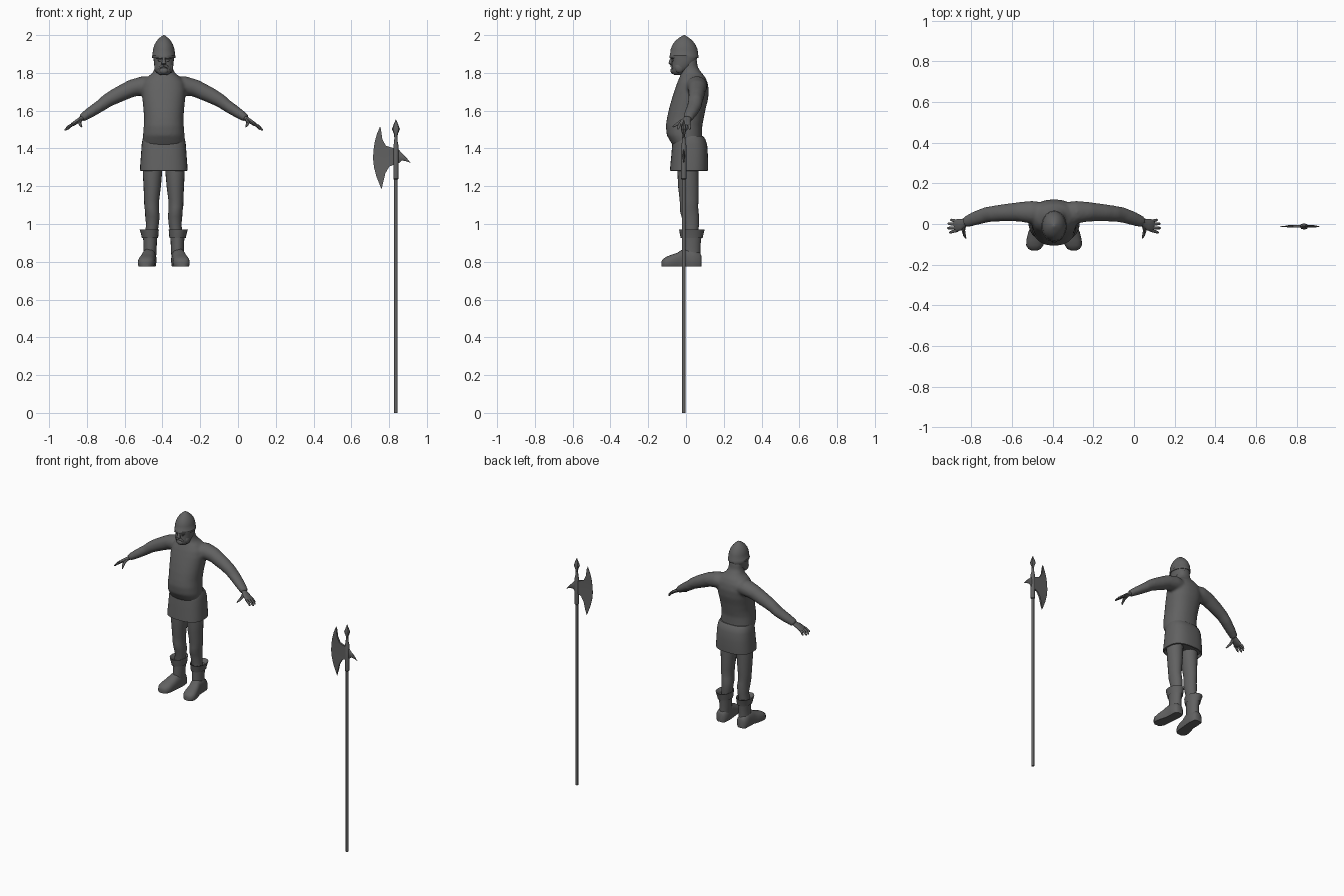
import bpy, bmesh, math
from mathutils import Vector

CX = -0.393            # figure centre line
PX, PY = 0.836, -0.012  # halberd position
X, Y, Z = Vector((1, 0, 0)), Vector((0, 1, 0)), Vector((0, 0, 1))

grey = bpy.data.materials.new("dark_grey")
grey.diffuse_color = (0.12, 0.12, 0.12, 1)


def tube(bm, rings, ref=X, axis=None, n=20, p=2.0):
    """Closed loft; each ring is (centre, half size along ref, other half size)."""
    loops = []
    for i, (c, ra, rb) in enumerate(rings):
        t = axis or (Vector(rings[min(i + 1, len(rings) - 1)][0])
                     - Vector(rings[max(i - 1, 0)][0])).normalized()
        a = (ref - t * ref.dot(t)).normalized()
        b = t.cross(a)
        loop = []
        for k in range(n):
            w = 2 * math.pi * k / n
            u, v = math.cos(w), math.sin(w)
            u = math.copysign(abs(u) ** (2 / p), u)
            v = math.copysign(abs(v) ** (2 / p), v)
            loop.append(bm.verts.new(Vector(c) + a * u * ra + b * v * rb))
        loops.append(loop)
    for lo, hi in zip(loops, loops[1:]):
        for k in range(n):
            bm.faces.new((lo[k], lo[(k + 1) % n], hi[(k + 1) % n], hi[k]))
    bm.faces.new(loops[0])
    bm.faces.new(loops[-1])
    return [v for lp in loops for v in lp]


def stack(bm, rows, cx=CX, n=24, p=2.0):
    """Upright loft from rows of (z, half width, front y, back y)."""
    return tube(bm, [((cx, (f + b) / 2, z), w, (b - f) / 2) for z, w, f, b in rows],
                X, Z, n, p)


def ball(bm, c, size):
    vs = bmesh.ops.create_uvsphere(bm, u_segments=12, v_segments=8, radius=1)["verts"]
    for v in vs:
        v.co = Vector(c) + Vector((v.co.x * size[0], v.co.y * size[1], v.co.z * size[2]))


def finish(name, bm, angle=45):
    bmesh.ops.recalc_face_normals(bm, faces=bm.faces[:])
    me = bpy.data.meshes.new(name)
    bm.to_mesh(me)
    bm.free()
    me.materials.append(grey)
    ob = bpy.data.objects.new(name, me)
    bpy.context.collection.objects.link(ob)
    bpy.ops.object.select_all(action='DESELECT')
    ob.select_set(True)
    bpy.context.view_layer.objects.active = ob
    bpy.ops.object.shade_smooth_by_angle(angle=math.radians(angle))
    return ob


# Torso, neck and sleeves blended into one skin
bm = bmesh.new()
stack(bm, [(1.40, .106, -.06, .088), (1.435, .109, -.082, .088), (1.47, .110, -.102, .086),
           (1.52, .106, -.107, .086), (1.56, .104, -.101, .094), (1.61, .108, -.09, .104),
           (1.66, .113, -.076, .117), (1.71, .117, -.060, .121), (1.75, .110, -.046, .114),
           (1.78, .085, -.033, .10), (1.80, .058, -.026, .083), (1.83, .046, -.024, .062),
           (1.88, .044, -.03, .056)], n=32, p=2.3)
for s in (-1, 1):
    tube(bm, [((CX + s * d, y, z), ra, rb) for d, y, z, ra, rb in [
        (.04, .055, 1.728, .050, .046), (.11, .058, 1.732, .056, .051),
        (.17, .06, 1.718, .048, .046), (.25, .055, 1.680, .042, .041),
        (.30, .05, 1.653, .039, .036), (.335, .045, 1.626, .038, .032),
        (.39, .027, 1.590, .034, .028), (.418, .016, 1.572, .030, .024),
        (.436, .010, 1.558, .027, .021)]], ref=Y)
body = finish("tunic_body", bm)
rm = body.modifiers.new("blend", 'REMESH')
rm.mode, rm.voxel_size, rm.use_smooth_shade = 'VOXEL', 0.009, True
sm = body.modifiers.new("soften", 'SMOOTH')
sm.factor, sm.iterations = 0.5, 4

# Tunic skirt
bm = bmesh.new()
stack(bm, [(1.465, .106, -.06, .09), (1.45, .112, -.068, .102), (1.42, .117, -.073, .112),
           (1.36, .121, -.078, .116), (1.31, .125, -.083, .117), (1.283, .126, -.085, .116),
           (1.280, .120, -.078, .11), (1.30, .115, -.07, .105)], n=32, p=2.6)
finish("tunic_skirt", bm)

# Head with beard, nose, eyes
bm = bmesh.new()
stack(bm, [(1.790, .020, -.064, -.03), (1.797, .033, -.072, -.012), (1.812, .043, -.077, .008),
           (1.835, .050, -.076, .035), (1.855, .052, -.074, .05), (1.872, .054, -.076, .058),
           (1.90, .054, -.078, .06)], p=2.3)
tube(bm, [((CX, -.074, 1.886), .007, .006), ((CX, -.080, 1.865), .009, .009),
          ((CX, -.083, 1.850), .013, .010), ((CX, -.078, 1.842), .009, .006)], axis=Z, n=10)
for s in (-1, 1):
    ball(bm, (CX + s * .021, -.068, 1.866), (.009, .007, .006))
    # moustache half and cheek whiskers
    tube(bm, [((CX, -.078, 1.838), .004, .005), ((CX + s * .016, -.075, 1.834), .007, .007),
              ((CX + s * .030, -.064, 1.818), .003, .003)], ref=Y, n=8)
    ball(bm, (CX + s * .036, -.035, 1.828), (.014, .026, .028))
    ball(bm, (CX + s * .022, -.071, 1.878), (.019, .010, .005))
ball(bm, (CX, -.068, 1.812), (.024, .014, .018))
finish("head", bm)

# Helmet
bm = bmesh.new()
stack(bm, [(1.89, .050, -.074, .055), (1.878, .056, -.080, .061), (1.878, .061, -.087, .066),
           (1.892, .062, -.087, .066), (1.894, .060, -.085, .065), (1.925, .057, -.081, .061),
           (1.95, .049, -.071, .050), (1.97, .037, -.056, .035), (1.985, .023, -.038, .017),
           (1.996, .009, -.020, .0), (2.0, .002, -.012, -.008)], n=28)
finish("helmet", bm)

for s, side in ((-1, "right"), (1, "left")):
    # Hand: palm, four fingers, thumb
    bm = bmesh.new()

    def limb(pts, n=8):
        tube(bm, [((CX + s * d, y, z), ra, rb) for d, y, z, ra, rb in pts], ref=Y, n=n)

    limb([(.415, .015, 1.574, .019, .014), (.44, .006, 1.555, .021, .013),
          (.46, -.002, 1.542, .028, .012), (.482, -.008, 1.528, .031, .010),
          (.490, -.010, 1.523, .026, .006)], 14)
    for y0, y1, d1, z1 in ((.014, .020, .510, 1.500), (-.002, .002, .523, 1.496),
                           (-.018, -.020, .525, 1.496), (-.032, -.042, .515, 1.502)):
        limb([(.475, y0, 1.531, .007, .007),
              ((.48 + d1) / 2, (y0 + y1) / 2, 1.518, .0075, .007),
              (d1 - .004, y1, z1 + .003, .006, .005), (d1, y1, z1, .002, .002)])
    limb([(.440, -.004, 1.553, .012, .009), (.446, -.032, 1.538, .010, .009),
          (.440, -.056, 1.523, .007, .007), (.434, -.070, 1.514, .003, .003)])
    finish(side + "_hand", bm)

    # Leg
    bm = bmesh.new()
    tube(bm, [((CX + s * d, (f + b) / 2, z), w, (b - f) / 2) for z, d, w, f, b in [
        (1.33, .058, .052, -.045, .068), (1.27, .060, .051, -.045, .066),
        (1.20, .061, .046, -.042, .067), (1.13, .064, .040, -.034, .066),
        (1.09, .064, .039, -.031, .064), (1.07, .062, .037, -.032, .066),
        (1.04, .060, .038, -.024, .069), (1.00, .060, .034, -.014, .069),
        (.95, .066, .032, -.010, .064)]], axis=Z)
    finish(side + "_leg", bm)

    # Boot shaft with flared cuff
    bm = bmesh.new()
    tube(bm, [((CX + s * d, (f + b) / 2, z), w, (b - f) / 2) for z, d, w, f, b in [
        (.80, .076, .034, -.018, .076), (.85, .073, .034, -.022, .076),
        (.89, .072, .035, -.020, .077), (.935, .073, .037, -.021, .082),
        (.925, .073, .043, -.028, .088), (.945, .074, .046, -.032, .092),
        (.972, .077, .051, -.037, .099), (.970, .076, .045, -.030, .092),
        (.95, .072, .036, -.018, .078)]], axis=Z)
    # Foot, flattened along the sole and turned slightly outward
    foot = []
    for y, d, w, top in [(.083, .078, .020, .83), (.072, .078, .034, .85), (.03, .077, .038, .87),
                         (-.015, .080, .037, .868), (-.045, .087, .041, .848),
                         (-.08, .092, .044, .836), (-.105, .095, .042, .826),
                         (-.122, .096, .031, .815), (-.130, .097, .015, .802)]:
        h = top - .775
        foot.append(((CX + s * d, y, .775 + .35 * h), w, .65 * h))
    for v in tube(bm, foot, X, Y, 24, 2.5):
        v.co.z = max(v.co.z, .775)
    finish(side + "_boot", bm, 50)

# Halberd shaft
bm = bmesh.new()
tube(bm, [((PX, PY, z), .0095, .0095) for z in (0, 1.26)], n=12)
finish("halberd_shaft", bm)

# Socket and spear point
bm = bmesh.new()
tube(bm, [((PX, PY, z), r, r) for z, r in ((1.235, .010), (1.24, .014), (1.415, .014),
          (1.43, .010), (1.46, .008))], n=12)
tube(bm, [((PX, PY, z), r, r * .75) for z, r in ((1.45, .008), (1.475, .010), (1.503, .021),
          (1.525, .013), (1.553, .001))], n=8)
# Curved rear fluke
tube(bm, [((x, PY, z), .006 if h > .005 else .001, h) for x, z, h in (
    (.835, 1.358, .040), (.852, 1.358, .036), (.866, 1.356, .020), (.886, 1.346, .012),
    (.912, 1.325, .001))], ref=Y, axis=X, n=8)
finish("spear_point_and_fluke", bm, 35)

# Axe blade: thin cutting edge bridged to a thicker inner edge
edge = [(.752, 1.517), (.735, 1.475), (.724, 1.435), (.717, 1.39), (.715, 1.345),
        (.720, 1.30), (.733, 1.25), (.760, 1.183)]
inner = [(.757, 1.50), (.764, 1.45), (.782, 1.415), (.828, 1.40), (.828, 1.316),
         (.800, 1.303), (.780, 1.268), (.767, 1.215)]
bm = bmesh.new()
rows = []
for (ex, ez), (ix, iz) in zip(edge, inner):
    rows.append([bm.verts.new(c) for c in ((ex, PY - .0008, ez), (ix, PY - .006, iz),
                                           (ix, PY + .006, iz), (ex, PY + .0008, ez))])
for a, b in zip(rows, rows[1:]):
    for k in range(4):
        bm.faces.new((a[k], a[(k + 1) % 4], b[(k + 1) % 4], b[k]))
bm.faces.new(rows[0])
bm.faces.new(rows[-1])
finish("axe_blade", bm, 30)
